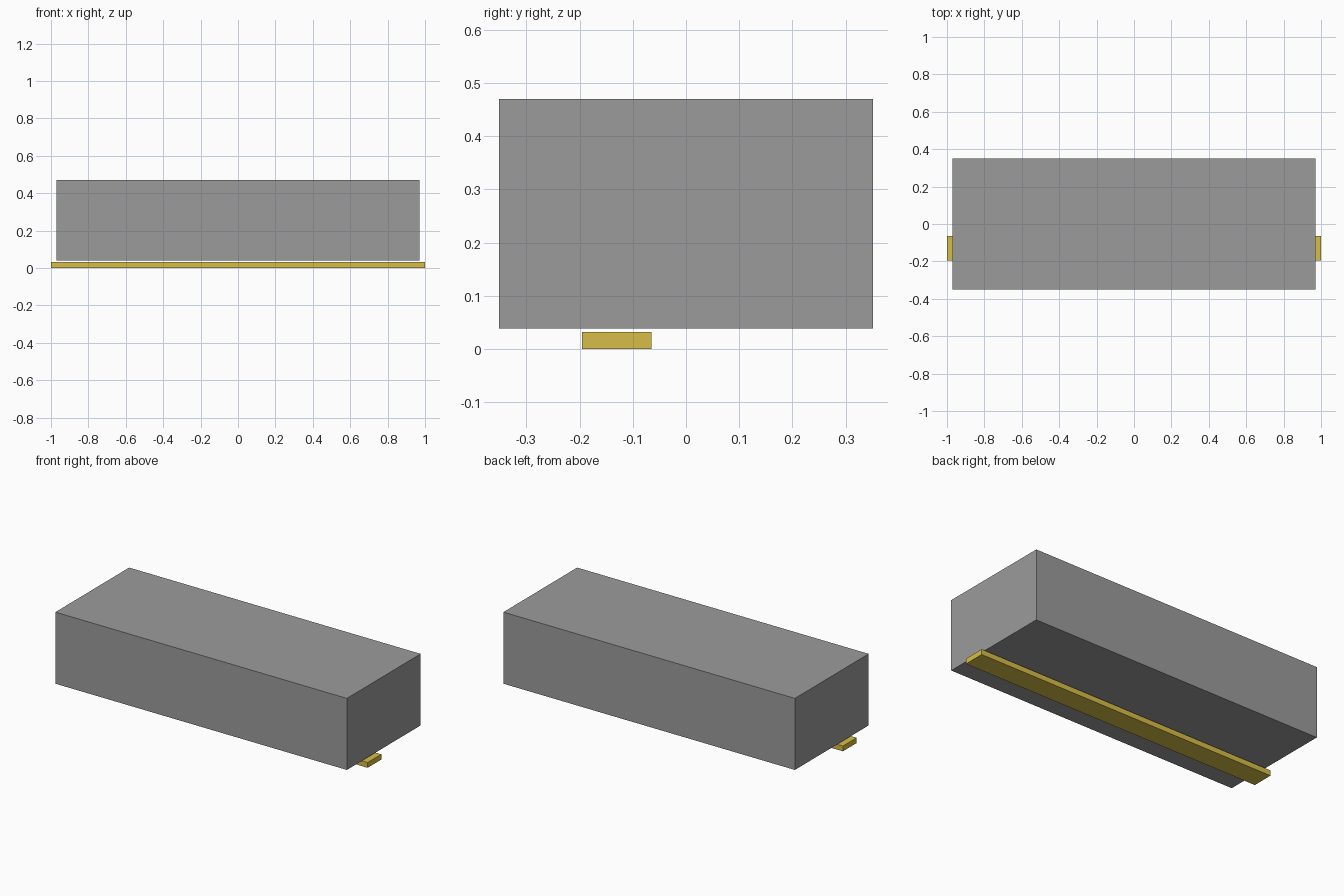
import bpy

if "Cube" in bpy.data.objects:
    bpy.data.objects.remove(bpy.data.objects["Cube"])


def box(name, lo, hi, color):
    """Axis-aligned box between two corners."""
    bpy.ops.mesh.primitive_cube_add(size=1)
    ob = bpy.context.object
    ob.name = name
    ob.location = [(a + b) / 2 for a, b in zip(lo, hi)]
    ob.scale = [b - a for a, b in zip(lo, hi)]
    bpy.ops.object.transform_apply(location=False, rotation=False, scale=True)
    mat = bpy.data.materials.new(name + "_material")
    mat.diffuse_color = color
    mat.use_nodes = True
    mat.node_tree.nodes["Principled BSDF"].inputs["Base Color"].default_value = mat.diffuse_color
    ob.data.materials.append(mat)
    return ob


# Large closed block, mid grey
box("main_block", (-0.971, -0.351, 0.039), (0.971, 0.351, 0.47), (0.33, 0.33, 0.33, 1))

# Gold strip beneath, off-centre toward the front and poking out at both ends
box("bottom_strip", (-1.0, -0.195, 0.0), (1.0, -0.065, 0.032), (0.68, 0.51, 0.065, 1))
